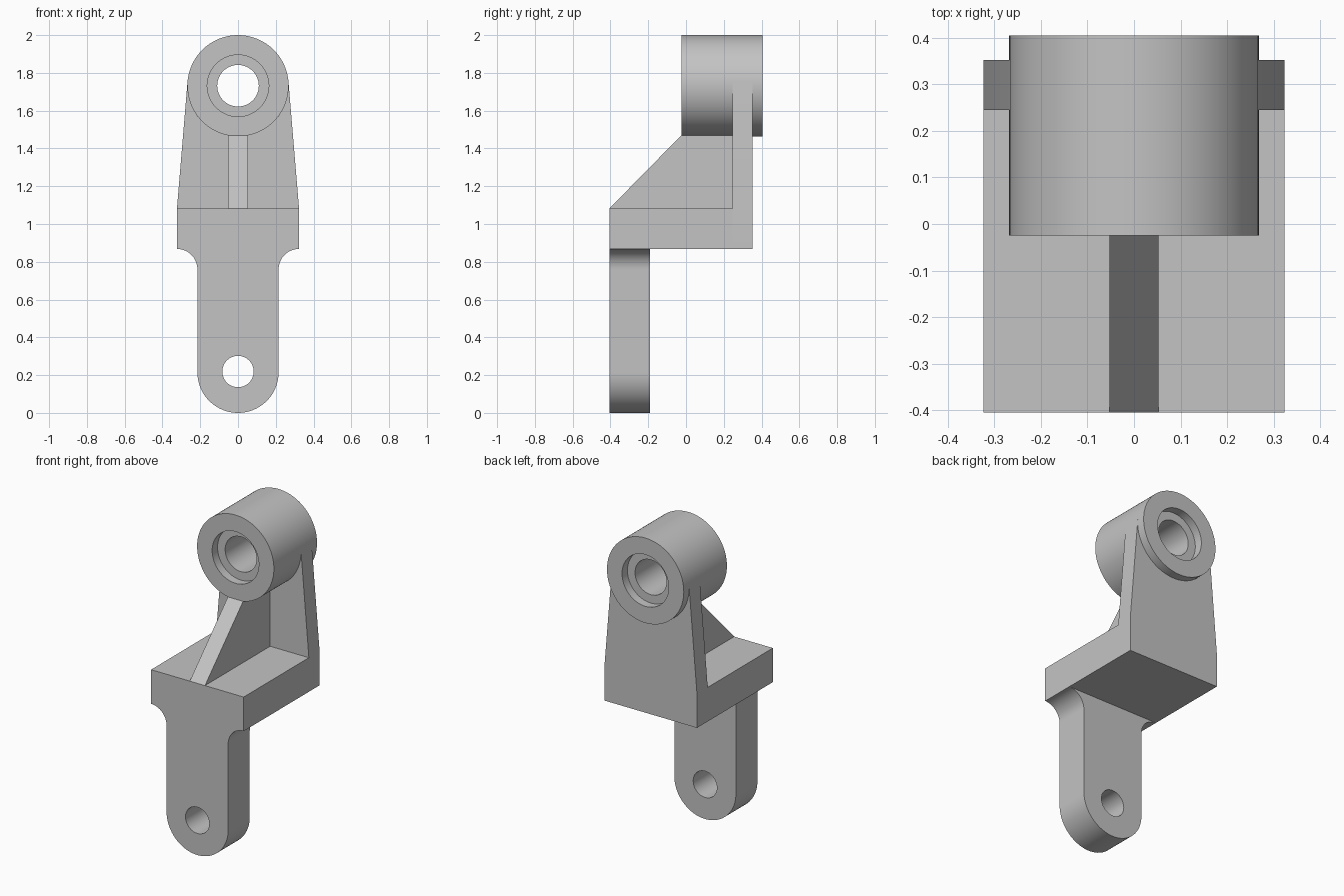
import bpy, bmesh
from math import sin, cos, pi, atan2, acos, hypot, radians
from mathutils import Matrix, Vector

cube = bpy.data.objects.get("Cube")
if cube:
    bpy.data.objects.remove(cube, do_unlink=True)

GREY = (0.55, 0.55, 0.55, 1.0)
mat = bpy.data.materials.new("plain grey")
mat.use_nodes = True
mat.diffuse_color = GREY
mat.node_tree.nodes["Principled BSDF"].inputs["Base Color"].default_value = GREY

# Shared dimensions
HALF_W = 0.323                    # half width of the shelf
FRONT, BACK = -0.405, 0.352
PLATE_FRONT = 0.245
SHELF_Z, SHELF_TOP = 0.868, 1.083
BOSS_R, BOSS_Z = 0.268, 1.732
BOSS_FRONT, BOSS_BACK = -0.025, 0.405
TONGUE_R = 0.215
FILLET = HALF_W - TONGUE_R
RIB_HALF = 0.053


def arc(cx, cz, r, a0, a1, n=24):
    return [(cx + r * cos(a0 + (a1 - a0) * i / n),
             cz + r * sin(a0 + (a1 - a0) * i / n)) for i in range(n + 1)]


def finish(name, bm):
    bmesh.ops.remove_doubles(bm, verts=bm.verts, dist=0.0001)
    bmesh.ops.recalc_face_normals(bm, faces=bm.faces)
    mesh = bpy.data.meshes.new(name)
    bm.to_mesh(mesh)
    bm.free()
    mesh.materials.append(mat)
    obj = bpy.data.objects.new(name, mesh)
    bpy.context.collection.objects.link(obj)
    bpy.ops.object.select_all(action='DESELECT')
    obj.select_set(True)
    bpy.context.view_layer.objects.active = obj
    bpy.ops.object.shade_smooth_by_angle(angle=radians(30))
    return obj


def extrude(name, loops, start, end, axis='Y'):
    """Extrude an outline, with optional hole loops, along Y or X."""
    curve = bpy.data.curves.new(name + "_outline", 'CURVE')
    curve.dimensions = '2D'
    curve.fill_mode = 'BOTH'
    curve.extrude = (end - start) / 2
    for loop in loops:
        spline = curve.splines.new('POLY')
        spline.points.add(len(loop) - 1)
        for point, (u, v) in zip(spline.points, loop):
            point.co = (u, v, 0, 1)
        spline.use_cyclic_u = True
    helper = bpy.data.objects.new(name + "_outline", curve)
    bpy.context.collection.objects.link(helper)
    deps = bpy.context.evaluated_depsgraph_get()
    mesh = bpy.data.meshes.new_from_object(helper.evaluated_get(deps))
    bm = bmesh.new()
    bm.from_mesh(mesh)
    bpy.data.objects.remove(helper, do_unlink=True)
    bpy.data.curves.remove(curve)
    bpy.data.meshes.remove(mesh)
    mid = (start + end) / 2
    turn = Matrix.Rotation(pi / 2, 4, 'X')
    if axis == 'X':
        turn = Matrix.Rotation(pi / 2, 4, 'Z') @ turn
    shift = Vector((mid, 0, 0)) if axis == 'X' else Vector((0, mid, 0))
    bm.transform(Matrix.Translation(shift) @ turn)
    return finish(name, bm)


# Hanging tongue: round end, flared top corners and a pin hole
flare_z = SHELF_Z - FILLET
outline = arc(0, TONGUE_R, TONGUE_R, pi, 2 * pi, 48)
outline += arc(HALF_W, flare_z, FILLET, pi, pi / 2, 16)
outline += arc(-HALF_W, flare_z, FILLET, pi / 2, 0, 16)
pin_hole = arc(0, 0.219, 0.083, 0, 2 * pi, 48)[:-1]
extrude("tongue", [outline, pin_hole], FRONT, -0.19)

# Horizontal shelf
extrude("shelf", [[(-HALF_W, SHELF_Z), (HALF_W, SHELF_Z),
                   (HALF_W, SHELF_TOP), (-HALF_W, SHELF_TOP)]], FRONT, PLATE_FRONT)

# Tapered back plate, tangent to the boss and cradling its underside
drop = SHELF_TOP - BOSS_Z
tangent = atan2(drop, HALF_W) + acos(BOSS_R / hypot(HALF_W, drop))
cradle = arc(0, BOSS_Z, BOSS_R, tangent, -pi - tangent, 64)
extrude("back_plate", [[(-HALF_W, SHELF_TOP), (-HALF_W, SHELF_Z),
                        (HALF_W, SHELF_Z), (HALF_W, SHELF_TOP)] + cradle],
        PLATE_FRONT, BACK)

# Sloping centre rib
rib_top = BOSS_Z - (BOSS_R ** 2 - RIB_HALF ** 2) ** 0.5
extrude("rib", [[(FRONT, SHELF_TOP), (PLATE_FRONT, SHELF_TOP),
                 (PLATE_FRONT, rib_top), (BOSS_FRONT, rib_top)]],
        -RIB_HALF, RIB_HALF, 'X')

# Round boss with a through bore and a counterbore at each end
BORE, COUNTER, DEPTH = 0.11, 0.163, 0.054
profile = [(BOSS_R, BOSS_FRONT), (BOSS_R, BOSS_BACK),
           (COUNTER, BOSS_BACK), (COUNTER, BOSS_BACK - DEPTH),
           (BORE, BOSS_BACK - DEPTH), (BORE, BOSS_FRONT + DEPTH),
           (COUNTER, BOSS_FRONT + DEPTH), (COUNTER, BOSS_FRONT)]
bm = bmesh.new()
ring = [bm.verts.new((r, y, BOSS_Z)) for r, y in profile]
edges = [bm.edges.new((ring[i - 1], ring[i])) for i in range(len(ring))]
bmesh.ops.spin(bm, geom=ring + edges, cent=(0, 0, BOSS_Z), axis=(0, 1, 0),
               angle=2 * pi, steps=96)
finish("boss", bm)
